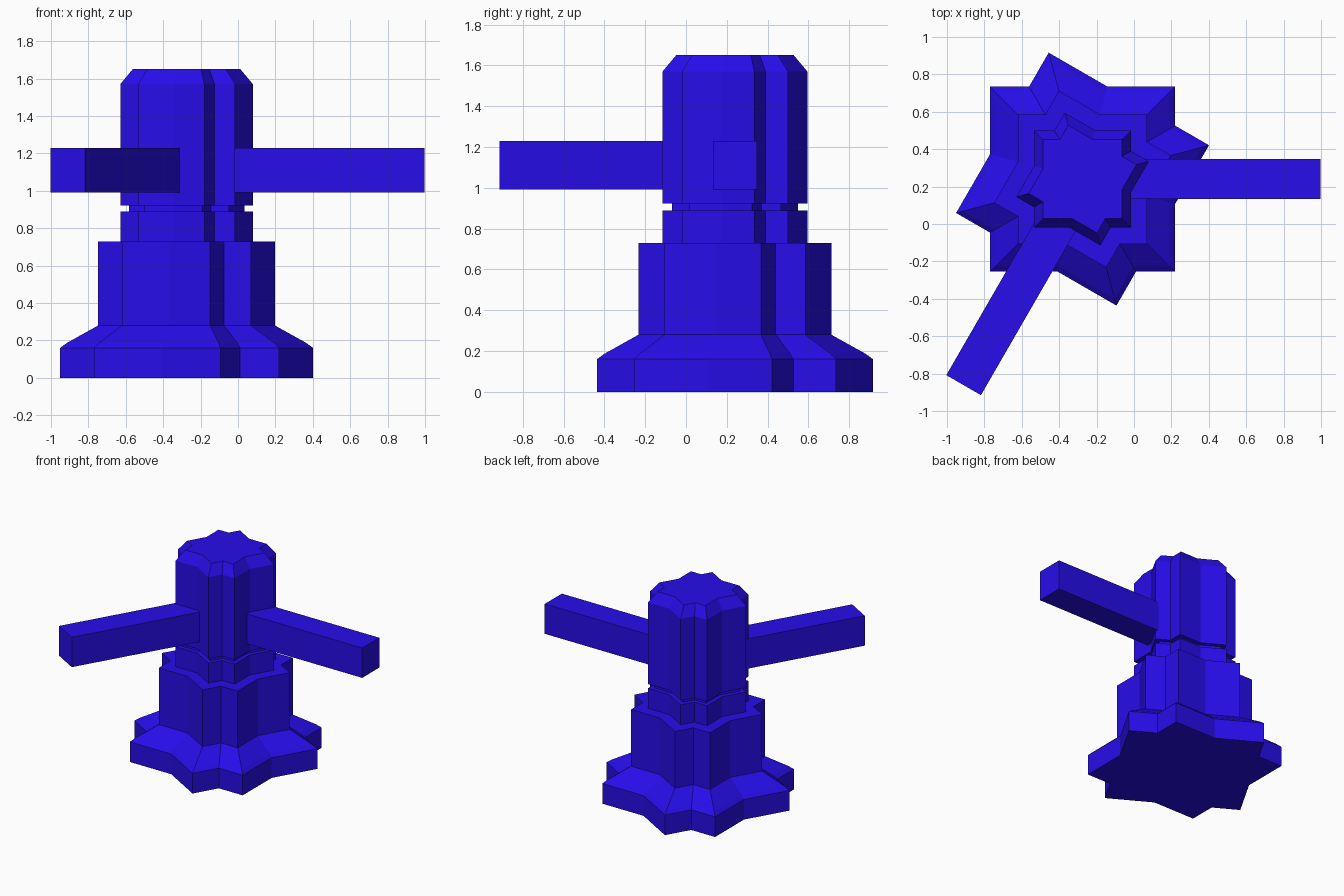
import bpy, bmesh
from math import radians, cos, sin
from mathutils import Matrix, Vector

if "Cube" in bpy.data.objects:
    bpy.data.objects.remove(bpy.data.objects["Cube"])

CENTRE = Vector((-0.275, 0.24, 0))

mat = bpy.data.materials.new("blue")
mat.diffuse_color = (0.02, 0.004, 0.82, 1)
mat.use_nodes = True
mat.node_tree.nodes["Principled BSDF"].inputs["Base Color"].default_value = mat.diffuse_color


def finish(name, bm):
    bmesh.ops.recalc_face_normals(bm, faces=bm.faces)
    mesh = bpy.data.meshes.new(name)
    bm.to_mesh(mesh)
    bm.free()
    mesh.materials.append(mat)
    obj = bpy.data.objects.new(name, mesh)
    bpy.context.collection.objects.link(obj)
    return obj


def star(r):
    """Outline of two equal squares turned 30 degrees from each other."""
    half = r * cos(radians(45))
    pts = []
    for k in range(4):
        for a, rad in ((15, r), (30, half / cos(radians(30))),
                       (45, r), (75, half / cos(radians(15)))):
            t = radians(a + 90 * k)
            pts.append((rad * cos(t), rad * sin(t)))
    return pts


def star_column(name, profile):
    """Stack star rings given as (corner radius, height)."""
    bm = bmesh.new()
    rings = [[bm.verts.new((CENTRE.x + x, CENTRE.y + y, z)) for x, y in star(r)]
             for r, z in profile]
    for lo, hi in zip(rings, rings[1:]):
        for i in range(16):
            j = (i + 1) % 16
            bm.faces.new((lo[i], lo[j], hi[j], hi[i]))
    bm.faces.new(rings[0][::-1])
    bm.faces.new(rings[-1])
    return finish(name, bm)


# Post: flared base, shaft, collar, narrow groove and chamfered head
star_column("post", [
    (0.70, 0), (0.70, 0.16), (0.662, 0.187), (0.489, 0.28),
    (0.489, 0.73), (0.367, 0.73), (0.367, 0.888), (0.32, 0.888),
    (0.32, 0.922), (0.367, 0.922), (0.367, 1.57), (0.298, 1.65)])

# Two arms set 120 degrees apart, starting just inside the head
START, END = 0.25, 1.272
for name, angle in (("right_arm", 0), ("front_arm", 240)):
    bm = bmesh.new()
    bmesh.ops.create_cube(bm, size=1, matrix=(
        Matrix.Translation(CENTRE + Vector((0, 0, 1.11)))
        @ Matrix.Rotation(radians(angle), 4, 'Z')
        @ Matrix.Translation(((START + END) / 2, 0, 0))
        @ Matrix.Diagonal((END - START, 0.214, 0.237, 1))))
    finish(name, bm)
